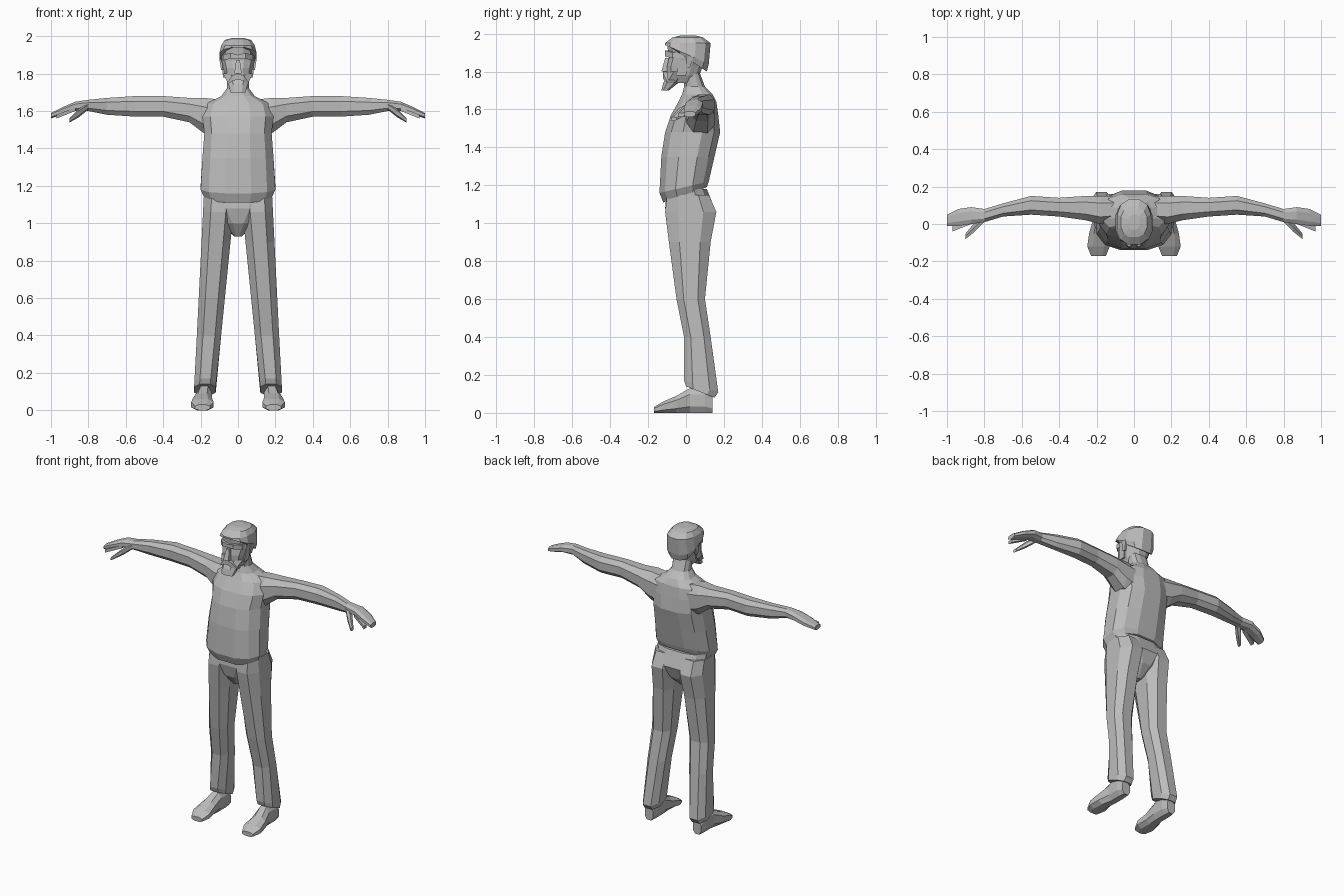
import bpy
import bmesh
import math
from mathutils import Vector

default_cube = bpy.data.objects.get("Cube")
if default_cube:
    bpy.data.objects.remove(default_cube, do_unlink=True)

# Single clay colour
clay = bpy.data.materials.new("grey_clay")
clay.use_nodes = True
clay_colour = (.5, .5, .5, 1)
clay.diffuse_color = clay_colour
clay.node_tree.nodes["Principled BSDF"].inputs["Base Color"].default_value = clay_colour


def boxy(value):
    """Push a sine or cosine outwards, for squarer cross-sections."""
    return math.copysign(abs(value) ** .8, value)


def cross_section(sides):
    """Squarish polygon with flat faces on all four sides, reaching one unit."""
    reach = boxy(math.cos(math.pi / sides))
    angles = [math.tau * (i + .5) / sides for i in range(sides)]
    return [(boxy(math.cos(a)) / reach, boxy(math.sin(a)) / reach) for a in angles]


def place(axis, along, across, depth):
    """Put a section point into space for the chosen loft axis."""
    if axis == "z":
        return Vector((across, depth, along))
    if axis == "x":
        return Vector((along, across, depth))
    return Vector((across, along, depth))


def between(low, high, factor):
    """Map a factor from minus one to one onto a range."""
    return (low + high) / 2 + factor * (high - low) / 2


def loft(name, axis, sides, sections, mirrored=True):
    """Skin sections given as position, two low-high ranges and an optional tilt."""
    profile = cross_section(sides)
    bm = bmesh.new()
    rings = []
    for position, a_low, a_high, b_low, b_high, *tilt in sections:
        slope = sum(tilt)
        rings.append([
            bm.verts.new(place(axis, position + slope * v,
                               between(a_low, a_high, u),
                               between(b_low, b_high, v)))
            for u, v in profile
        ])
    for lower, upper in zip(rings, rings[1:]):
        for i in range(sides):
            j = (i + 1) % sides
            bm.faces.new((lower[i], lower[j], upper[j], upper[i]))
    bm.faces.new(rings[0])
    bm.faces.new(rings[-1])
    bmesh.ops.recalc_face_normals(bm, faces=bm.faces)
    mesh = bpy.data.meshes.new(name)
    bm.to_mesh(mesh)
    bm.free()
    mesh.materials.append(clay)
    part = bpy.data.objects.new(name, mesh)
    bpy.context.collection.objects.link(part)
    if mirrored:
        part.modifiers.new("mirror_sides", "MIRROR").use_mirror_merge = False


def centred(name, sides, sections):
    """Vertical loft on the middle plane: height, half width, front, back, tilt."""
    full = [(z, -half, half, *rest) for z, half, *rest in sections]
    loft(name, "z", sides, full, mirrored=False)


def trouser_section(z, front, back, tilt=0):
    """Leg section whose sides splay outwards towards the ankle."""
    return z, .13 - z / 10, .24 - z / 20, front, back, tilt


def shoe_section(y, centre, half, top):
    """Shoe section standing on the ground."""
    return y, centre - half, centre + half, 0, top


# Shirt with a hanging, slanted hem, narrowing into the neck
centred("shirt_and_neck", 12, [
    (1.15, .18, -.12, .11, .04),
    (1.19, .2, -.14, .12, .03),
    (1.35, .19, -.13, .15),
    (1.48, .18, -.11, .18),
    (1.57, .19, -.08, .17),
    (1.64, .17, -.04, .16),
    (1.68, .09, -.02, .14),
    (1.72, .06, -.01, .1),
    (1.8, .06, -.01, .07),
])

# Trousers: seat and legs with slanted cuffs
centred("trouser_seat", 12, [
    (.93, .02, -.04, .05),
    (1, .09, -.09, .12),
    (1.08, .18, -.11, .15),
    (1.18, .18, -.1, .11),
])
loft("trouser_legs", "z", 8, [
    trouser_section(1.15, -.1, .12),
    trouser_section(1.06, -.11, .16),
    trouser_section(.9, -.09, .13),
    trouser_section(.6, -.05, .1),
    trouser_section(.4, -.01, .13),
    trouser_section(.14, -.01, .17, -.03),
    trouser_section(.11, 0, .15, -.03),
])

# Shoes
loft("shoes", "y", 8, [
    shoe_section(.14, .18, .03, .09),
    shoe_section(.1, .18, .04, .13),
    shoe_section(.02, .18, .04, .13),
    shoe_section(-.05, .19, .05, .09),
    shoe_section(-.12, .19, .06, .06),
    shoe_section(-.17, .19, .04, .03),
])

# Arms running out into flat hands
loft("arms_and_hands", "x", 8, [
    (.08, .01, .15, 1.45, 1.66),
    (.18, 0, .15, 1.48, 1.67),
    (.26, .02, .15, 1.54, 1.67),
    (.4, .04, .14, 1.57, 1.68),
    (.55, .05, .15, 1.57, 1.68),
    (.7, .04, .11, 1.58, 1.67),
    (.8, .01, .08, 1.6, 1.66),
    (.87, 0, .09, 1.6, 1.65),
    (.94, -.01, .08, 1.58, 1.62),
    (1, -.01, .05, 1.56, 1.59),
])
loft("thumbs", "x", 6, [
    (.8, .01, .05, 1.61, 1.64),
    (.85, -.04, .01, 1.57, 1.61),
    (.9, -.08, -.05, 1.54, 1.56),
])
loft("index_fingers", "x", 4, [
    (.87, 0, .03, 1.6, 1.62),
    (.97, -.04, -.01, 1.56, 1.58),
])

# Head and hair
centred("face", 12, [
    (1.74, .05, -.07, .04),
    (1.78, .07, -.1, .07),
    (1.83, .08, -.1, .09),
    (1.87, .09, -.09, .11),
    (1.95, .08, -.1, .11),
])
centred("hair", 12, [
    (1.87, .09, -.1, .11, -.07),
    (1.89, .1, -.11, .12, -.05),
    (1.95, .09, -.11, .13),
    (1.98, .07, -.07, .09),
    (1.99, .03, -.03, .05),
])

# Facial features
centred("beard", 8, [
    (1.7, .04, -.13, -.09),
    (1.74, .05, -.12, -.04),
    (1.8, .08, -.09, .01),
])
centred("nose", 4, [
    (1.8, .02, -.13, -.08),
    (1.87, .01, -.11, -.08),
])
loft("moustache", "x", 4, [
    (0, -.12, -.09, 1.77, 1.8),
    (.03, -.12, -.08, 1.76, 1.79),
    (.06, -.1, -.06, 1.74, 1.75),
])
loft("brows", "x", 4, [
    (0, -.11, -.08, 1.88, 1.9),
    (.04, -.11, -.07, 1.88, 1.91),
    (.08, -.07, -.04, 1.87, 1.9),
])
loft("sideburns", "z", 4, [
    (1.78, .06, .08, -.05, 0),
    (1.89, .08, .09, -.03, .02),
])
loft("ears", "z", 4, [
    (1.82, .08, .09, 0, .02),
    (1.88, .08, .1, 0, .04),
])
